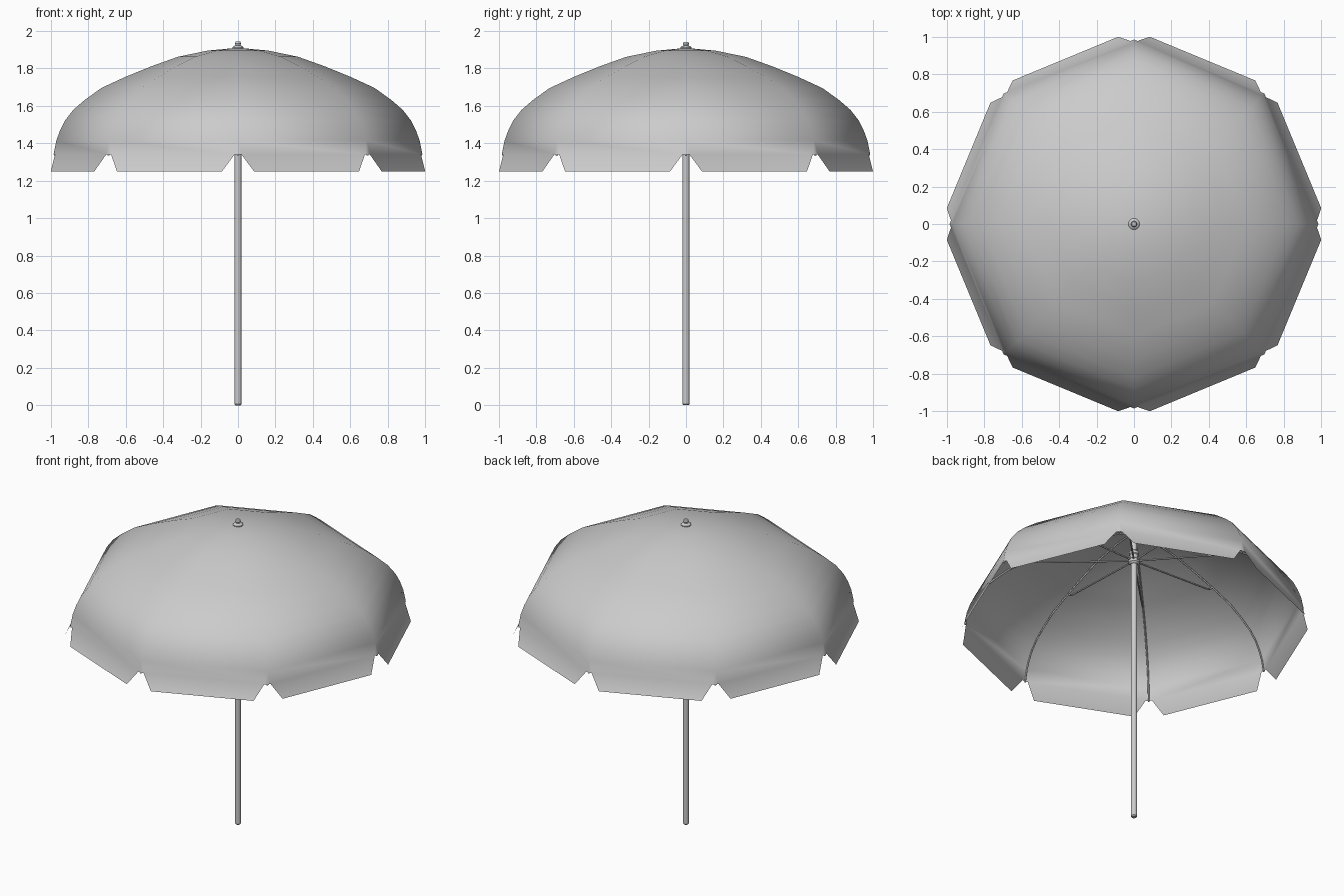
import bpy, bmesh, math
from mathutils import Vector

if "Cube" in bpy.data.objects:
    bpy.data.objects.remove(bpy.data.objects["Cube"])

SIDES = 8
# canopy rib profile: radius, height
PROFILE = [(0.16, 1.895), (0.32, 1.862), (0.46, 1.812), (0.60, 1.755), (0.73, 1.695),
           (0.82, 1.630), (0.88, 1.578), (0.925, 1.520), (0.95, 1.470),
           (0.970, 1.415), (0.985, 1.340)]

grey = bpy.data.materials.new("light grey")
grey.diffuse_color = (0.6, 0.6, 0.6, 1)
grey.use_nodes = True
grey.node_tree.nodes["Principled BSDF"].inputs["Base Color"].default_value = grey.diffuse_color


def polar(r, z, i):
    a = math.tau * i / SIDES
    return Vector((r * math.cos(a), r * math.sin(a), z))


def finish(name, bm, angle=None):
    me = bpy.data.meshes.new(name)
    bm.to_mesh(me)
    bm.free()
    me.materials.append(grey)
    ob = bpy.data.objects.new(name, me)
    bpy.context.collection.objects.link(ob)
    for p in me.polygons:
        p.use_smooth = True
    if angle:
        bpy.ops.object.select_all(action='DESELECT')
        ob.select_set(True)
        bpy.context.view_layer.objects.active = ob
        bpy.ops.object.shade_smooth_by_angle(angle=math.radians(angle))
    return ob


def lathe(name, pts, n=16):
    """Closed turned part around the z axis from (radius, height) points."""
    bm = bmesh.new()
    rings = [[bm.verts.new((r * math.cos(math.tau * k / n), r * math.sin(math.tau * k / n), z))
              for k in range(n)] for r, z in pts]
    for lo, hi in zip(rings, rings[1:]):
        for k in range(n):
            j = (k + 1) % n
            bm.faces.new((lo[k], lo[j], hi[j], hi[k]))
    bm.faces.new(rings[0][::-1])
    bm.faces.new(rings[-1])
    return finish(name, bm, 35)


def rods(name, paths, radius):
    """Thin round rods along polylines."""
    cu = bpy.data.curves.new(name, 'CURVE')
    cu.dimensions = '3D'
    cu.bevel_depth = radius
    cu.bevel_resolution = 1
    cu.use_fill_caps = True
    for path in paths:
        sp = cu.splines.new('POLY')
        sp.points.add(len(path) - 1)
        for p, co in zip(sp.points, path):
            p.co = (*co, 1)
    cu.materials.append(grey)
    ob = bpy.data.objects.new(name, cu)
    bpy.context.collection.objects.link(ob)


# canopy: eight-sided dome with a notched flap hanging from each panel
bm = bmesh.new()
top = bm.verts.new((0, 0, 1.91))
rings = [[bm.verts.new(polar(r, z, i)) for i in range(SIDES)] for r, z in PROFILE]
for i in range(SIDES):
    j = (i + 1) % SIDES
    bm.faces.new((top, rings[0][i], rings[0][j]))
    for a, b in zip(rings[:-2], rings[1:-1]):
        bm.faces.new((a[i], b[i], b[j], a[j]))
    # flap edge points, set in from the corners
    d = (polar(1, 0, j) - polar(1, 0, i)).normalized()
    c0, c1 = rings[-1][i], rings[-1][j]
    p, q = bm.verts.new(c0.co + d * 0.02), bm.verts.new(c1.co - d * 0.02)
    a, b = rings[-2], rings[-1]
    bm.faces.new((a[i], b[i], p))
    bm.faces.new((a[i], p, q, a[j]))
    bm.faces.new((a[j], q, b[j]))
    s = bm.verts.new(polar(1.035, 1.25, i) + d * 0.092)
    t = bm.verts.new(polar(1.035, 1.25, j) - d * 0.092)
    bm.faces.new((p, s, t, q))
finish("canopy", bm)

# ribs under the corners, and struts with hooked ends
rib = [(0.02, 1.90)] + [(r - 0.006, z - 0.006) for r, z in PROFILE]
rods("ribs", [[polar(r, z, i) for r, z in rib] for i in range(SIDES)], 0.005)
strut = [(0.02, 1.71), (0.55, 1.728), (0.575, 1.735), (0.59, 1.753)]
rods("struts", [[polar(r, z, i) for r, z in strut] for i in range(SIDES)], 0.005)

# pole, hub and finial
lathe("pole", [(0.014, 0), (0.0185, 0.006), (0.0185, 1.90)])
lathe("strut_hub", [(0.022, 1.685), (0.032, 1.695), (0.032, 1.715), (0.024, 1.722),
                    (0.024, 1.745), (0.029, 1.75), (0.029, 1.765), (0.020, 1.775)])
lathe("finial", [(0.030, 1.895), (0.030, 1.912), (0.024, 1.919), (0.013, 1.922),
                 (0.016, 1.932), (0.012, 1.942)])
